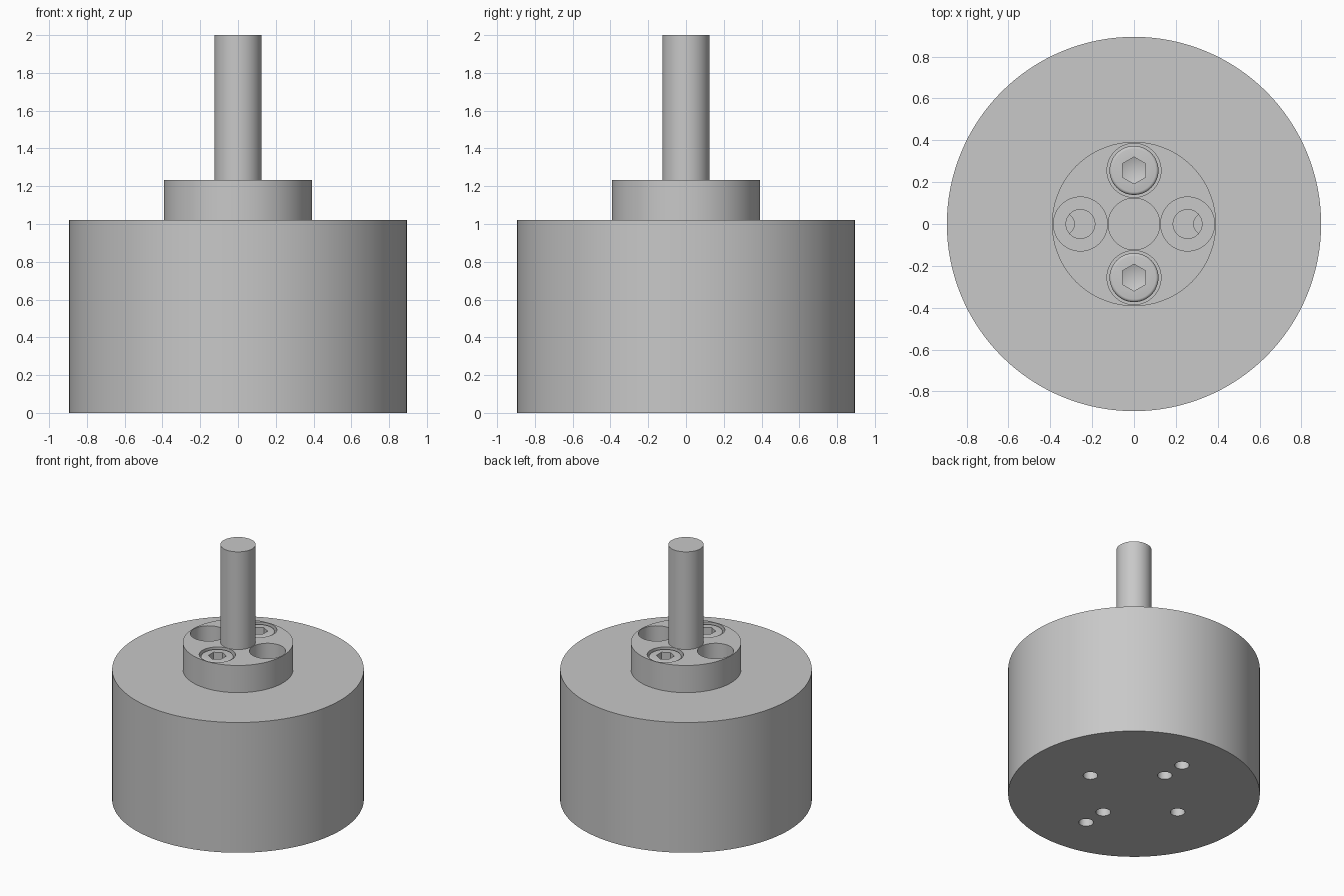
import bpy
import bmesh
import math
from mathutils import Vector

if "Cube" in bpy.data.objects:
    bpy.data.objects.remove(bpy.data.objects["Cube"], do_unlink=True)

# One plain grey metal
GREY = (0.58, 0.58, 0.58, 1.0)
metal = bpy.data.materials.new("grey metal")
metal.use_nodes = True
metal.diffuse_color = GREY
metal.node_tree.nodes["Principled BSDF"].inputs["Base Color"].default_value = GREY

BODY_R, BODY_TOP = 0.894, 1.021
FLANGE_R, FLANGE_TOP = 0.392, 1.234
SHAFT_R, SHAFT_TOP = 0.125, 2.0
BOLT = 0.256            # bolt distance from the axis
BORE_R, BORE_FLOOR = 0.129, 1.098


def lathe(name, profile, at=(0, 0), steps=96):
    """Turn a (radius, height) profile about a vertical axis."""
    bm = bmesh.new()
    verts = [bm.verts.new((0, r, z)) for r, z in profile]
    edges = [bm.edges.new(pair) for pair in zip(verts, verts[1:])]
    bmesh.ops.spin(bm, geom=verts + edges, cent=(0, 0, 0), axis=(0, 0, 1),
                   angle=math.tau, steps=steps, use_merge=False)
    bmesh.ops.remove_doubles(bm, verts=bm.verts, dist=1e-5)
    bmesh.ops.dissolve_limit(bm, angle_limit=math.radians(0.5),
                             verts=bm.verts, edges=bm.edges)
    bmesh.ops.recalc_face_normals(bm, faces=bm.faces)
    bmesh.ops.translate(bm, verts=bm.verts, vec=Vector((*at, 0)))
    mesh = bpy.data.meshes.new(name)
    bm.to_mesh(mesh)
    bm.free()
    mesh.materials.append(metal)
    obj = bpy.data.objects.new(name, mesh)
    bpy.context.collection.objects.link(obj)
    return obj


def cylinder(name, radius, low, high, at=(0, 0), steps=96):
    return lathe(name, [(0, low), (radius, low), (radius, high), (0, high)], at, steps)


def select(obj):
    bpy.ops.object.select_all(action="DESELECT")
    obj.select_set(True)
    bpy.context.view_layer.objects.active = obj


def cut(obj, cutters):
    """Subtract each cutter, then discard it."""
    for cutter in cutters:
        cutter.hide_render = True
        select(obj)
        mod = obj.modifiers.new("cut", "BOOLEAN")
        mod.operation = "DIFFERENCE"
        mod.solver = "EXACT"
        mod.object = cutter
        bpy.ops.object.modifier_apply(modifier=mod.name)
        bpy.data.objects.remove(cutter, do_unlink=True)


def smooth(obj):
    select(obj)
    bpy.ops.object.shade_smooth_by_angle(angle=math.radians(25))


# Motor body with threaded mounting holes, in the base and under the flange
body = cylinder("body", BODY_R, 0, BODY_TOP, steps=128)
HOLE_R, HOLE_DEPTH = 0.052, 0.15
holes = []
for side in (-1, 1):
    for x, y in ((0.404, 0), (0, 0.34), (0, 0.53)):
        holes.append(cylinder("hole", HOLE_R, -0.1, HOLE_DEPTH, (side * x, side * y), 32))
    holes.append(cylinder("hole", HOLE_R, BODY_TOP - HOLE_DEPTH, BODY_TOP + 0.1,
                          (side * 0.337, 0), 32))
cut(body, holes)
smooth(body)

# Flange with four counterbores, the two side ones open right through
flange = cylinder("flange", FLANGE_R, BODY_TOP, FLANGE_TOP)
bores = []
for side in (-1, 1):
    for at in ((side * BOLT, 0), (0, side * BOLT)):
        bores.append(cylinder("bore", BORE_R, BORE_FLOOR, FLANGE_TOP + 0.1, at, 48))
    bores.append(cylinder("bolt_hole", 0.069, BODY_TOP - 0.1, BORE_FLOOR + 0.05,
                          (side * BOLT, 0), 48))
cut(flange, bores)
smooth(flange)

# Output shaft
smooth(cylinder("shaft", SHAFT_R, BODY_TOP + 0.08, SHAFT_TOP, steps=64))

# Socket-head screws with rounded rims and hexagonal, cone-bottomed sockets
HEAD_R, HEAD_TOP, FILLET = 0.117, 1.226, 0.014
rim = [(HEAD_R - FILLET + FILLET * math.cos(a), HEAD_TOP - FILLET + FILLET * math.sin(a))
       for a in (i * math.pi / 8 for i in range(5))]
for name, side in (("front_screw", -1), ("back_screw", 1)):
    at = (0, side * BOLT)
    screw = lathe(name, [(0, BORE_FLOOR), (HEAD_R, BORE_FLOOR), *rim, (0, HEAD_TOP)], at, 48)
    floor = HEAD_TOP - 0.06
    socket = lathe("socket", [(0, floor - 0.025), (0.064, floor),
                              (0.064, HEAD_TOP + 0.1), (0, HEAD_TOP + 0.1)], at, 6)
    cut(screw, [socket])
    smooth(screw)
